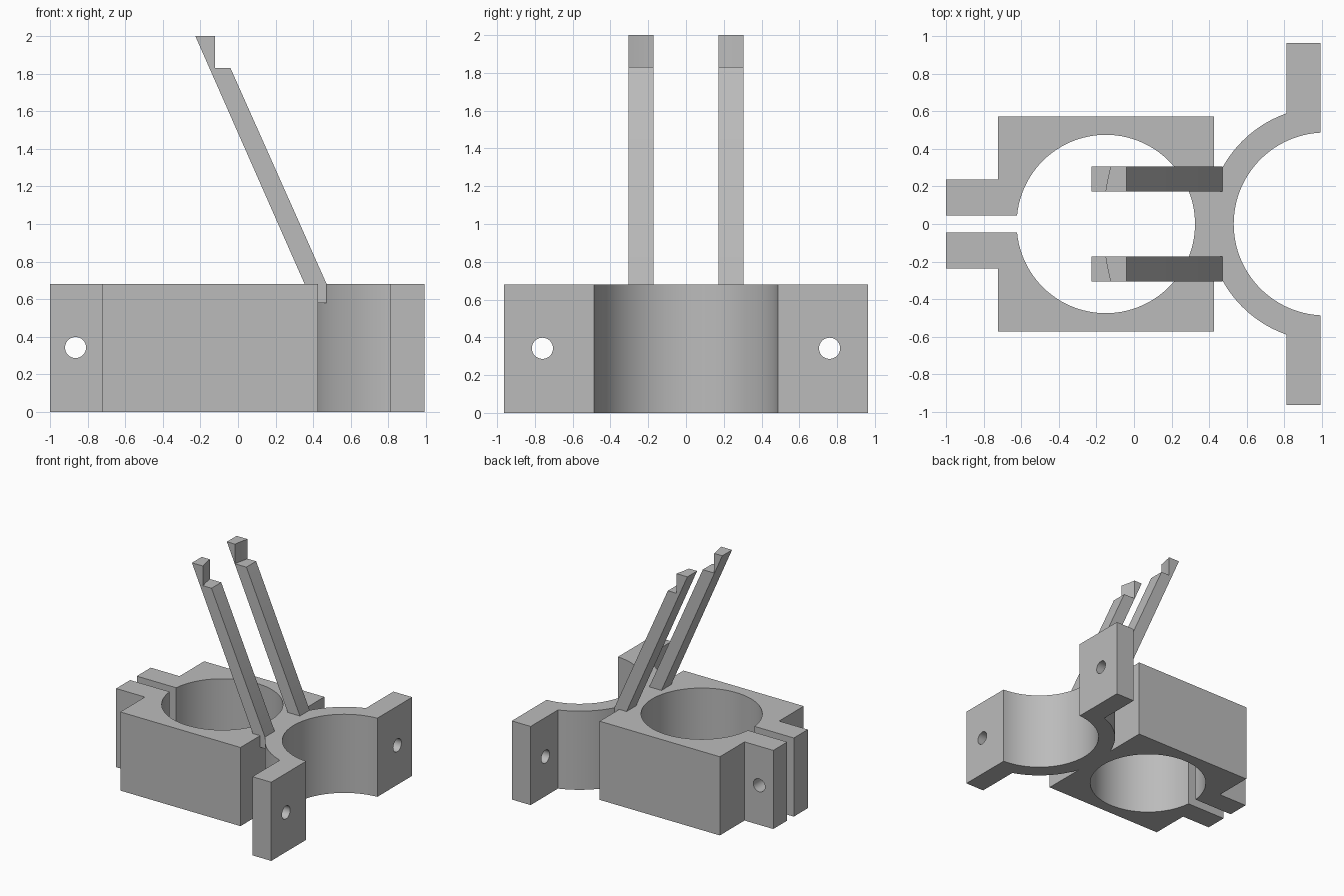
import bpy, bmesh
from math import sin, cos, pi, asin, sqrt
from mathutils import Matrix, Vector

scene = bpy.context.scene
if "Cube" in bpy.data.objects:
    bpy.data.objects.remove(bpy.data.objects["Cube"])

grey = bpy.data.materials.new("plain grey")
grey.use_nodes = True
colour = (0.5, 0.5, 0.5, 1)
grey.diffuse_color = colour
grey.node_tree.nodes["Principled BSDF"].inputs["Base Color"].default_value = colour

HEIGHT = 0.68
BORE_X, BORE_R = -0.15, 0.475
SADDLE_X, SADDLE_IN, SADDLE_OUT = 1.018, 0.487, 0.624
SLOT, BOX_Y, BOX_RIGHT = 0.045, 0.573, 0.425
EAR_L, EAR_R = 0.812, 0.992


def make_object(name, bm):
    bmesh.ops.recalc_face_normals(bm, faces=bm.faces)
    mesh = bpy.data.meshes.new(name)
    bm.to_mesh(mesh)
    bm.free()
    mesh.materials.append(grey)
    obj = bpy.data.objects.new(name, mesh)
    scene.collection.objects.link(obj)
    return obj


def extrude_outline(name, points, direction):
    bm = bmesh.new()
    face = bm.faces.new([bm.verts.new(p) for p in points])
    geom = bmesh.ops.extrude_face_region(bm, geom=[face])["geom"]
    moved = [v for v in geom if isinstance(v, bmesh.types.BMVert)]
    bmesh.ops.translate(bm, verts=moved, vec=direction)
    return make_object(name, bm)


def cylinder(name, centre, radius, depth, axis, segments=48):
    bm = bmesh.new()
    turn = Vector((0, 0, 1)).rotation_difference(Vector(axis)).to_matrix().to_4x4()
    bmesh.ops.create_cone(bm, cap_ends=True, segments=segments, radius1=radius,
                          radius2=radius, depth=depth,
                          matrix=Matrix.Translation(centre) @ turn)
    obj = make_object(name, bm)
    obj.hide_render = True
    return obj


def cut(obj, cutter):
    mod = obj.modifiers.new("cut", 'BOOLEAN')
    mod.operation, mod.solver, mod.object = 'DIFFERENCE', 'EXACT', cutter
    select(obj)
    bpy.ops.object.modifier_apply(modifier=mod.name)
    bpy.data.objects.remove(cutter)


def select(obj):
    bpy.ops.object.select_all(action='DESELECT')
    obj.select_set(True)
    bpy.context.view_layer.objects.active = obj


def arc(cx, r, start, end, steps):
    angles = [start + (end - start) * i / steps for i in range(steps + 1)]
    return [(cx + r * cos(a), r * sin(a)) for a in angles]


# Clamp body: half outline from slot to saddle middle, mirrored, closed by the bore
outer_start = asin(sqrt(1 - ((SADDLE_X - BOX_RIGHT) / SADDLE_OUT) ** 2))
outer_end = asin(sqrt(1 - ((SADDLE_X - EAR_L) / SADDLE_OUT) ** 2))
inner_end = asin(sqrt(1 - ((SADDLE_X - EAR_R) / SADDLE_IN) ** 2))
half = [(-1, SLOT), (-1, 0.236), (-0.725, 0.236), (-0.725, BOX_Y), (BOX_RIGHT, BOX_Y)]
half += arc(SADDLE_X, SADDLE_OUT, pi - outer_start, pi - outer_end, 20)
half += [(EAR_L, 0.963), (EAR_R, 0.963)]
half += arc(SADDLE_X, SADDLE_IN, pi - inner_end, pi, 32)
mirrored = [(x, -y) for x, y in reversed(half[:-1])]
gap = asin(SLOT / BORE_R)
outline = half + mirrored + arc(BORE_X, BORE_R, gap - pi, pi - gap, 96)
body = extrude_outline("clamp_body", [(x, y, 0) for x, y in outline], (0, 0, HEIGHT))

# Bolt holes through the tabs and the ears
cut(body, cylinder("tab_hole_cutter", (-0.865, 0, 0.342), 0.056, 1, (0, 1, 0)))
for side in (-1, 1):
    cut(body, cylinder("ear_hole_cutter", (0.9, side * 0.76, 0.342), 0.056, 0.5, (1, 0, 0)))

# Leaning arms, each with a rounded step cut near the tip
profile = [(-0.227, 2), (-0.1, 2), (-0.1, 1.83), (-0.04, 1.83), (0.472, 0.68),
           (0.472, 0.58), (BOX_RIGHT, 0.58), (BOX_RIGHT, 0.68), (0.355, 0.68)]
parts = [body]
for name, y in (("left_arm", 0.172), ("right_arm", -0.305)):
    arm = extrude_outline(name, [(x, y, z) for x, z in profile], (0, 0.133, 0))
    cut(arm, cylinder("step_cutter", (SADDLE_X, 0, 2.33), 1.18, 1, (0, 0, 1), 128))
    parts.append(arm)

for obj in parts:
    select(obj)
    bpy.ops.object.shade_smooth_by_angle(angle=pi / 6)
